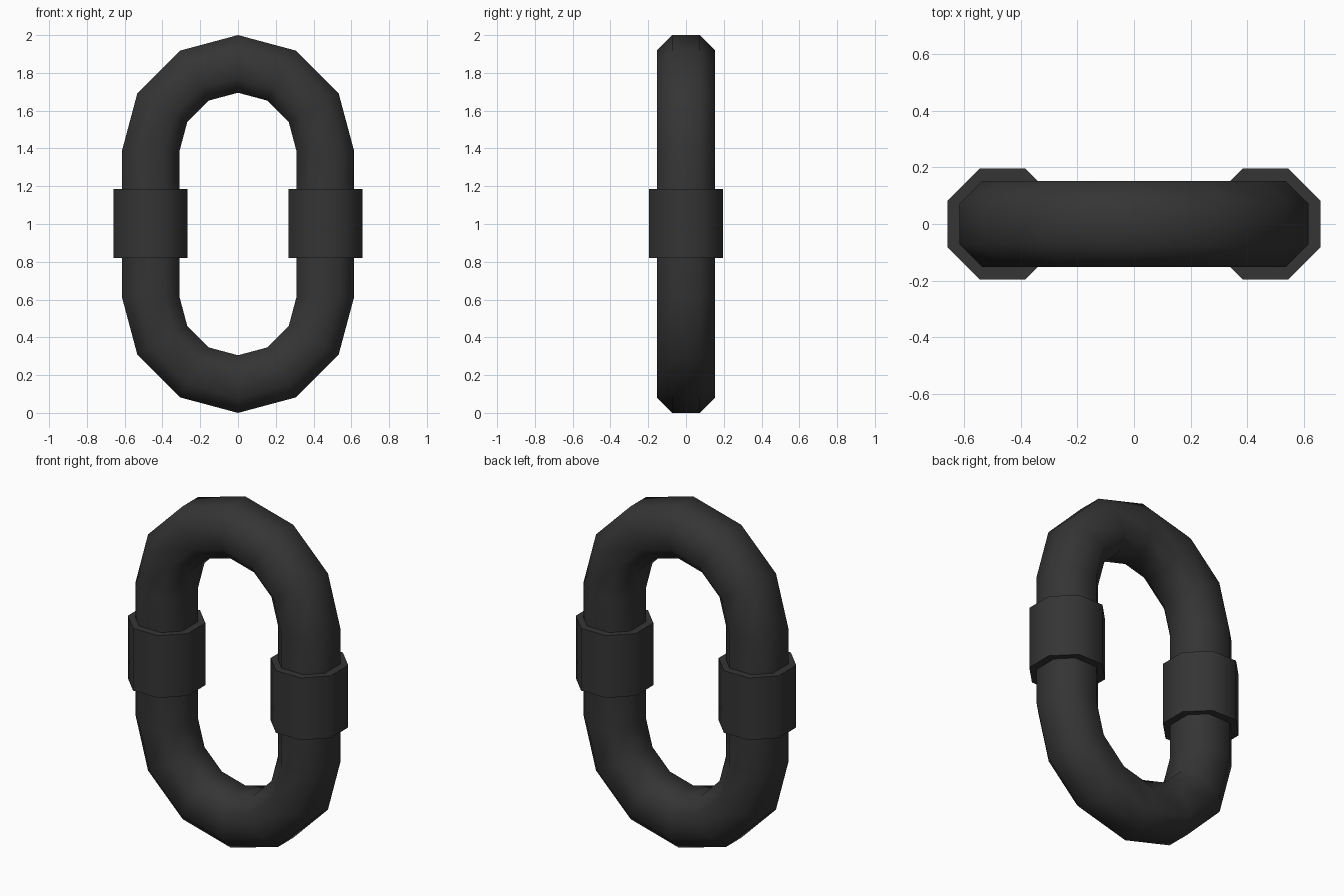
import bpy, bmesh, math

if "Cube" in bpy.data.objects:
    bpy.data.objects.remove(bpy.data.objects["Cube"])

R, r = 0.4625, 0.1525      # bend radius, bar half thickness
ZC = 0.385                 # bend centre, offset from mid height
MID = 1.0

mat = bpy.data.materials.new("dark_grey")
mat.diffuse_color = (0.035, 0.035, 0.035, 1)
mat.use_nodes = True
mat.node_tree.nodes["Principled BSDF"].inputs["Base Color"].default_value = mat.diffuse_color


def octagon(half, flat):
    """Eight corners with flats facing the axes."""
    return [(half, -flat), (half, flat), (flat, half), (-flat, half),
            (-half, flat), (-half, -flat), (-flat, -half), (flat, -half)]


def finish(bm, name, angle):
    bmesh.ops.recalc_face_normals(bm, faces=bm.faces)
    me = bpy.data.meshes.new(name)
    bm.to_mesh(me)
    bm.free()
    me.materials.append(mat)
    ob = bpy.data.objects.new(name, me)
    bpy.context.collection.objects.link(ob)
    bpy.ops.object.select_all(action='DESELECT')
    ob.select_set(True)
    bpy.context.view_layer.objects.active = ob
    bpy.ops.object.shade_smooth_by_angle(angle=math.radians(angle))
    return ob


def bridge(bm, a, b):
    n = len(a)
    for i in range(n):
        bm.faces.new((a[i], a[(i + 1) % n], b[(i + 1) % n], b[i]))


# Chain link: octagonal bar swept round two half circles
bm = bmesh.new()
rings = []
for start, cz in ((0, MID + ZC), (180, MID - ZC)):
    for k in range(7):
        a = math.radians(start + 30 * k)
        rings.append([bm.verts.new(((R + u) * math.cos(a), v,
                                    cz + (R + u) * math.sin(a)))
                      for u, v in octagon(r, 0.073)])
# scale is exact: top reaches 2.0 and bottom 0.0
for v in bm.verts:
    v.co.z = MID + (v.co.z - MID) / (ZC + R + r)
for i, ring in enumerate(rings):
    bridge(bm, ring, rings[(i + 1) % len(rings)])
finish(bm, "chain_link", 60)

# Collars: octagonal sleeves round the straight sides
for side, name in ((-1, "left_collar"), (1, "right_collar")):
    bm = bmesh.new()
    ends = [[bm.verts.new((side * 0.4635 + u, v, z))
             for u, v in octagon(0.195, 0.081)] for z in (0.82, 1.185)]
    bridge(bm, *ends)
    for e in ends:
        bm.faces.new(e)
    finish(bm, name, 60)
